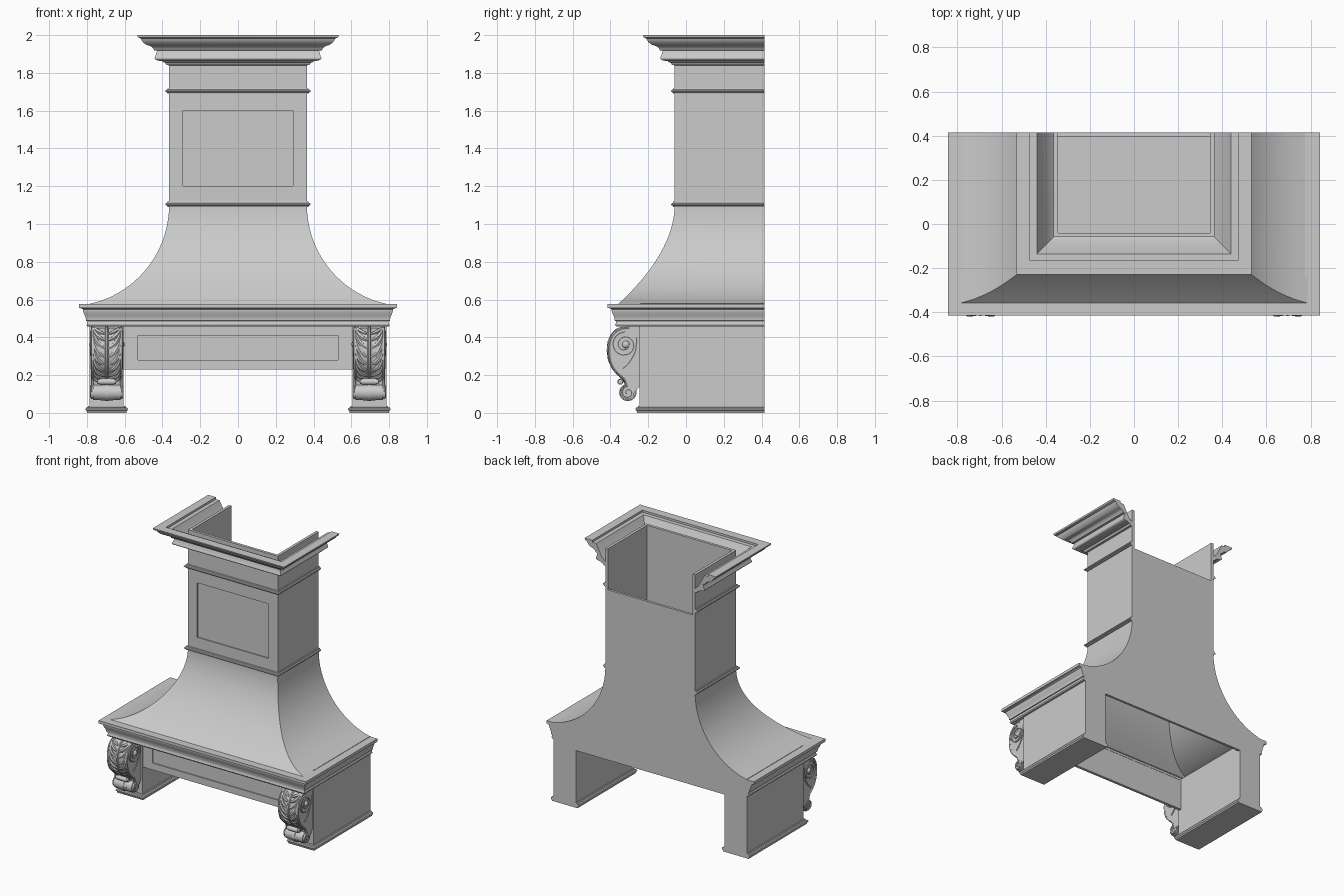
import bpy, bmesh, math
from mathutils import Vector

if "Cube" in bpy.data.objects:
    bpy.data.objects.remove(bpy.data.objects["Cube"])

BACK = 0.415


def finish(name, bm):
    bmesh.ops.recalc_face_normals(bm, faces=bm.faces)
    me = bpy.data.meshes.new(name)
    bm.to_mesh(me)
    bm.free()
    ob = bpy.data.objects.new(name, me)
    bpy.context.collection.objects.link(ob)
    return ob


def sweep(name, prof, w, front, cx=0.0):
    """Run a closed profile of (side offset, front offset, z) round the left, front and right."""
    bm = bmesh.new()
    rings = []
    for p in prof:
        ox, oy, z = p if len(p) == 3 else (p[0], p[0], p[1])
        x, y = w + ox, front - oy
        rings.append([bm.verts.new(c) for c in
                      ((cx - x, BACK, z), (cx - x, y, z), (cx + x, y, z), (cx + x, BACK, z))])
    for a, b in zip(rings, rings[1:] + rings[:1]):
        for i in range(3):
            bm.faces.new((a[i], a[i + 1], b[i + 1], b[i]))
    bm.faces.new([r[0] for r in rings])
    bm.faces.new([r[3] for r in rings])
    return finish(name, bm)


def box(name, x0, x1, y0, y1, z0, z1):
    bm = bmesh.new()
    bmesh.ops.create_cube(bm, size=1)
    for v in bm.verts:
        v.co = ((x0 + x1) / 2 + v.co.x * (x1 - x0), (y0 + y1) / 2 + v.co.y * (y1 - y0),
                (z0 + z1) / 2 + v.co.z * (z1 - z0))
    return finish(name, bm)


def prism(name, pts, axis, a, b):
    """Extrude a 2D outline along x (pts are y,z) or y (pts are x,z)."""
    bm = bmesh.new()
    at = lambda p, d: (d, p[0], p[1]) if axis == 'x' else (p[0], d, p[1])
    A = [bm.verts.new(at(p, a)) for p in pts]
    B = [bm.verts.new(at(p, b)) for p in pts]
    for i in range(len(pts)):
        j = (i + 1) % len(pts)
        bm.faces.new((A[i], A[j], B[j], B[i]))
    bm.faces.new(A)
    bm.faces.new(B)
    return finish(name, bm)


def recess(ob, *dims):
    """Cut a shallow recessed panel."""
    cut = box("panel_cutter", *dims)
    cut.hide_render = True
    m = ob.modifiers.new("panel", 'BOOLEAN')
    m.operation, m.solver, m.object = 'DIFFERENCE', 'EXACT', cut
    bpy.context.view_layer.objects.active = ob
    bpy.ops.object.modifier_apply(modifier=m.name)
    bpy.data.objects.remove(cut)


def smooth(pts, n=6):
    """Catmull-Rom curve through the points."""
    P = [Vector(p) for p in pts]
    P = [P[0]] + P + [P[-1]]
    out = []
    for i in range(1, len(P) - 2):
        a, b, c, d = P[i - 1:i + 3]
        for k in range(n):
            t = k / n
            out.append(0.5 * (2 * b + (c - a) * t + (2 * a - 5 * b + 4 * c - d) * t * t
                              + (3 * b - a - 3 * c + d) * t ** 3))
    return out + [P[-1]]


# Flared canopy shell
R, TH = 0.537, math.radians(78.2)


def flare(z):
    u = min(1.0, max(0.0, (1.10 - z) / 0.525))
    s = u * math.sin(TH)
    return R * (1 - math.sqrt(1 - s * s)), 0.30 * u ** 1.9


levels = [0.575 + 0.525 * i / 28 for i in range(29)]
outer = [(*flare(z), z) for z in levels]
sweep("canopy", outer + [(x - 0.02, y - 0.02, z) for x, y, z in reversed(outer)], 0.365, -0.06)

# Chimney walls with recessed front panel, and inner plate
walls = sweep("chimney", [(0, 1.09), (0, 1.97), (-0.02, 1.97), (-0.02, 1.09)], 0.365, -0.06)
recess(walls, -0.29, 0.29, -0.08, -0.052, 1.20, 1.60)
box("inner_plate", -0.35, 0.35, -0.045, 0.40, 1.08, 1.09)

# Back panel following the canopy outline
side = [(0.785, 0.42), (0.785, 0.56)] + [(0.364 + flare(z)[0], z) for z in levels] + [(0.364, 1.67)]
prism("back_panel", side + [(-x, z) for x, z in reversed(side)], 'y', BACK - 0.018, BACK)

# Half-round bands on the chimney
for name, z in (("lower_band", 1.09), ("upper_band", 1.69)):
    sweep(name, [(-0.005, z), (0.008, z), (0.01, z + 0.006), (0.017, z + 0.009), (0.02, z + 0.014),
                 (0.017, z + 0.019), (0.01, z + 0.022), (0.008, z + 0.028), (-0.005, z + 0.028)],
          0.365, -0.06)

# Crown moulding
cove = smooth([(0.082, 1.928), (0.095, 1.940), (0.122, 1.950), (0.140, 1.965), (0.150, 1.982)], 5)
bulge = smooth([(0.036, 1.862), (0.062, 1.866), (0.076, 1.876), (0.070, 1.895), (0.064, 1.918)], 5)
sweep("crown", [(0, 1.84), (0.014, 1.842), (0.022, 1.855), (0.034, 1.857)] + [tuple(p) for p in bulge]
      + [(0.080, 1.920)] + [tuple(p) for p in cove]
      + [(0.165, 1.988), (0.168, 2.0), (0.105, 2.0), (0.105, 1.985), (0.075, 1.985),
         (0.03, 1.90), (0.0, 1.87)], 0.365, -0.06)

# Mantel moulding and the soffit over the corbels
cyma = smooth([(0.014, 0.488), (0.017, 0.505), (0.024, 0.522), (0.030, 0.538), (0.031, 0.548)], 4)
sweep("mantel", [(-0.03, 0.458), (0.008, 0.458), (0.012, 0.466), (0.008, 0.474), (0.008, 0.486)]
      + [tuple(p) for p in cyma]
      + [(0.036, 0.552), (0.046, 0.555), (0.052, 0.556), (0.052, 0.577), (-0.02, 0.577)],
      0.79, -0.363)
box("soffit", -0.78, 0.78, -0.36, -0.215, 0.458, 0.475)

# Front apron with recessed panel
apron = box("apron", -0.61, 0.61, -0.237, -0.217, 0.23, 0.46)
recess(apron, -0.53, 0.53, -0.25, -0.229, 0.28, 0.41)

# Legs and their base moulding
for s, tag in ((-1, "left"), (1, "right")):
    cx = s * 0.695
    box(tag + "_leg", cx - 0.09, cx + 0.09, -0.245, BACK, 0, 0.47)
    sweep(tag + "_leg_base", [(-0.005, 0), (0.014, 0), (0.016, 0.010), (0.021, 0.014), (0.023, 0.020),
                              (0.019, 0.027), (0.011, 0.030), (0.008, 0.037), (-0.005, 0.037)],
          0.09, -0.245, cx)
    # side plate filling the gap up to the mantel
    xs = sorted((s * 0.784, s * 0.765))
    box(tag + "_side_board", xs[0], xs[1], -0.24, BACK, 0.45, 0.58)

# Corbel body: scrolled S profile
front = smooth([(-0.30, 0.45), (-0.345, 0.444), (-0.385, 0.415), (-0.405, 0.365), (-0.405, 0.30),
                (-0.386, 0.245), (-0.352, 0.205), (-0.325, 0.18), (-0.315, 0.145)])
HW = 0.08
parts = [prism("corbel_body", [(-0.24, 0.458), (-0.30, 0.458)] + [tuple(p) for p in front]
               + [(-0.31, 0.10), (-0.27, 0.11), (-0.24, 0.15)], 'x', -HW, HW)]


def on_front(t):
    f = min(max(t, 0), 0.9999) * (len(front) - 1)
    i = int(f)
    return front[i].lerp(front[i + 1], f - i)


# Corbel carving: leaf fronds, spine, rims and side volutes as tapered tubes
cu = bpy.data.curves.new("corbel_carving", 'CURVE')
cu.dimensions, cu.bevel_depth, cu.bevel_resolution, cu.use_fill_caps = '3D', 0.01, 1, True


def tube(pts, radii):
    sp = cu.splines.new('POLY')
    sp.points.add(len(pts) - 1)
    for p, c, r in zip(sp.points, pts, radii):
        p.co, p.radius = (*c, 1), r


for s in (-1, 1):
    for k in range(9):
        s0 = 0.96 - 0.09 * k
        ts = [i / 9 for i in range(10)]
        tube([(s * (0.004 + 0.066 * math.sin(t * 1.5)), *on_front(s0 - 0.20 * t ** 1.7)) for t in ts],
             [0.5 + 0.75 * math.sin(math.pi * t) for t in ts])
    tube([(s * (HW - 0.003), *p) for p in front], [0.75] * len(front))
    for cy, cz, r0, turns, n in ((-0.325, 0.362, 0.068, 1.9, 44), (-0.308, 0.108, 0.034, 1.4, 24)):
        path = []
        for i in range(n + 1):
            a, r = 0.5 * math.pi + turns * 2 * math.pi * i / n, r0 * (1 - 0.75 * i / n)
            path.append((s * (HW + 0.003), cy + r * math.cos(a), cz + r * math.sin(a)))
        tube(path, [0.65 - 0.2 * i / n for i in range(n + 1)])
    tail = smooth([(-0.262, 0.40), (-0.268, 0.33), (-0.30, 0.27), (-0.335, 0.235)], 5)
    tube([(s * HW, *p) for p in tail], [0.6] * len(tail))
tube([(0, *p) for p in front], [0.95] * len(front))
carving = bpy.data.objects.new("corbel_carving", cu)
bpy.context.collection.objects.link(carving)
bpy.ops.object.select_all(action='DESELECT')
carving.select_set(True)
bpy.context.view_layer.objects.active = carving
bpy.ops.object.convert(target='MESH')
parts.append(bpy.context.view_layer.objects.active)


# Corbel rolls: ribbed lower scroll and curled leaf tip
def roll(name, cy, cz, steps):
    circle = lambda r: [(cy + r * math.cos(a * math.pi / 12), cz + r * math.sin(a * math.pi / 12))
                        for a in range(24)]
    return [prism(name, circle(r), 'x', -h, h) for h, r in steps]


parts += roll("corbel_lower_scroll", -0.308, 0.108, ((0.083, 0.034), (0.072, 0.041), (0.045, 0.036),
                                                    (0.032, 0.042), (0.010, 0.046)))
parts += roll("corbel_leaf_tip", -0.348, 0.165, ((0.050, 0.012), (0.038, 0.016)))

# Corbel eyes on both sides
for s in (-1, 1):
    bm = bmesh.new()
    bmesh.ops.create_uvsphere(bm, u_segments=16, v_segments=10, radius=0.02)
    bmesh.ops.scale(bm, vec=(0.7, 1, 1), verts=bm.verts)
    bmesh.ops.translate(bm, vec=(s * HW, -0.318, 0.362), verts=bm.verts)
    parts.append(finish("corbel_eye", bm))

# One corbel on each leg
for ob in parts:
    twin = ob.copy()
    bpy.context.collection.objects.link(twin)
    ob.location.x, twin.location.x = 0.695, -0.695

# Smooth shading with sharp edges kept
bpy.ops.object.select_all(action='DESELECT')
for ob in bpy.context.scene.objects:
    ob.select_set(ob.type == 'MESH')
bpy.context.view_layer.objects.active = parts[0]
bpy.ops.object.shade_smooth_by_angle(angle=math.radians(32))
